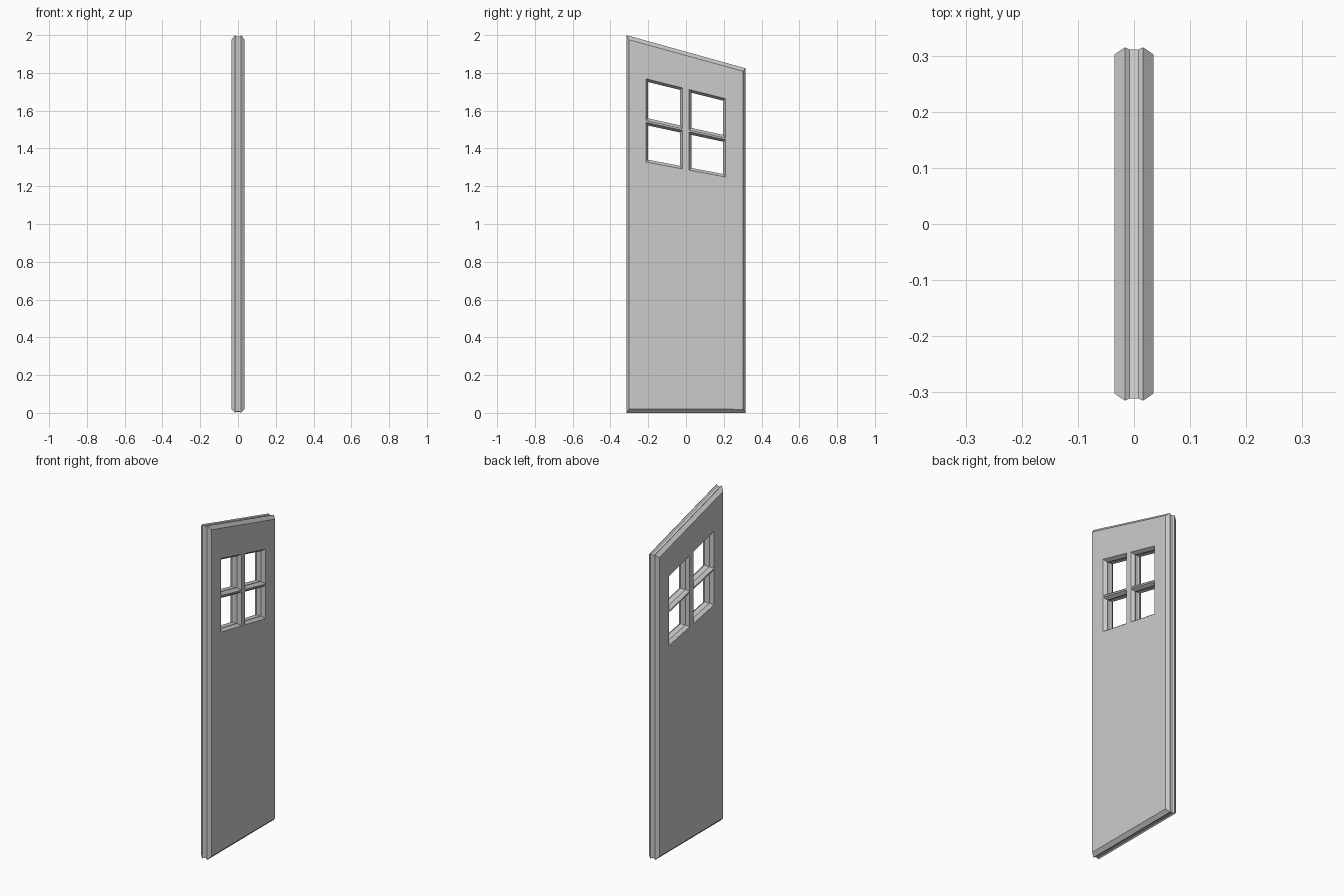
import bpy, bmesh

if "Cube" in bpy.data.objects:
    bpy.data.objects.remove(bpy.data.objects["Cube"])

SHEAR = 0.1457          # heights taper along y, so the top edge slopes
# edge cross-section: (x, fraction of bevel reach), ridge - groove - ridge
PROFILE = [(0.035, 0.0), (0.016, 1.0), (0.008, 0.7),
           (-0.008, 0.7), (-0.016, 1.0), (-0.035, 0.0)]


def wall(bm, y0, y1, z0, z1, dy, dz):
    """Skin the edge profile around a rectangle; return the two rim loops."""
    rings = []
    for x, f in PROFILE:
        a, b = f * dy, f * dz
        corners = [(y0 - a, z0 - b), (y1 + a, z0 - b), (y1 + a, z1 + b), (y0 - a, z1 + b)]
        rings.append([bm.verts.new((x, y, z * (1 - SHEAR * y))) for y, z in corners])
    for r, s in zip(rings, rings[1:]):
        for i in range(4):
            j = (i + 1) % 4
            bm.faces.new((r[i], r[j], s[j], s[i]))
    return rings[0], rings[-1]


bm = bmesh.new()
# outer edge of the door
loops = [wall(bm, -0.302, 0.302, 0.02, 1.892, 0.013, 0.02)]
# four window panes, bevelled inwards
for y0, y1 in ((-0.213, -0.019), (0.015, 0.209)):
    for z0, z1 in ((1.288, 1.492), (1.501, 1.716)):
        loops.append(wall(bm, y0, y1, z0, z1, -0.013, -0.014))

# flat faces on both sides, with the panes left open
for side in (0, 1):
    edges = []
    for pair in loops:
        ring = pair[side]
        edges += [bm.edges.get((ring[i], ring[(i + 1) % 4])) for i in range(4)]
    bmesh.ops.triangle_fill(bm, edges=edges, use_beauty=True, use_dissolve=False)

bmesh.ops.recalc_face_normals(bm, faces=bm.faces)
mesh = bpy.data.meshes.new("door_panel")
bm.to_mesh(mesh)
bm.free()
door = bpy.data.objects.new("door_panel", mesh)
bpy.context.collection.objects.link(door)
